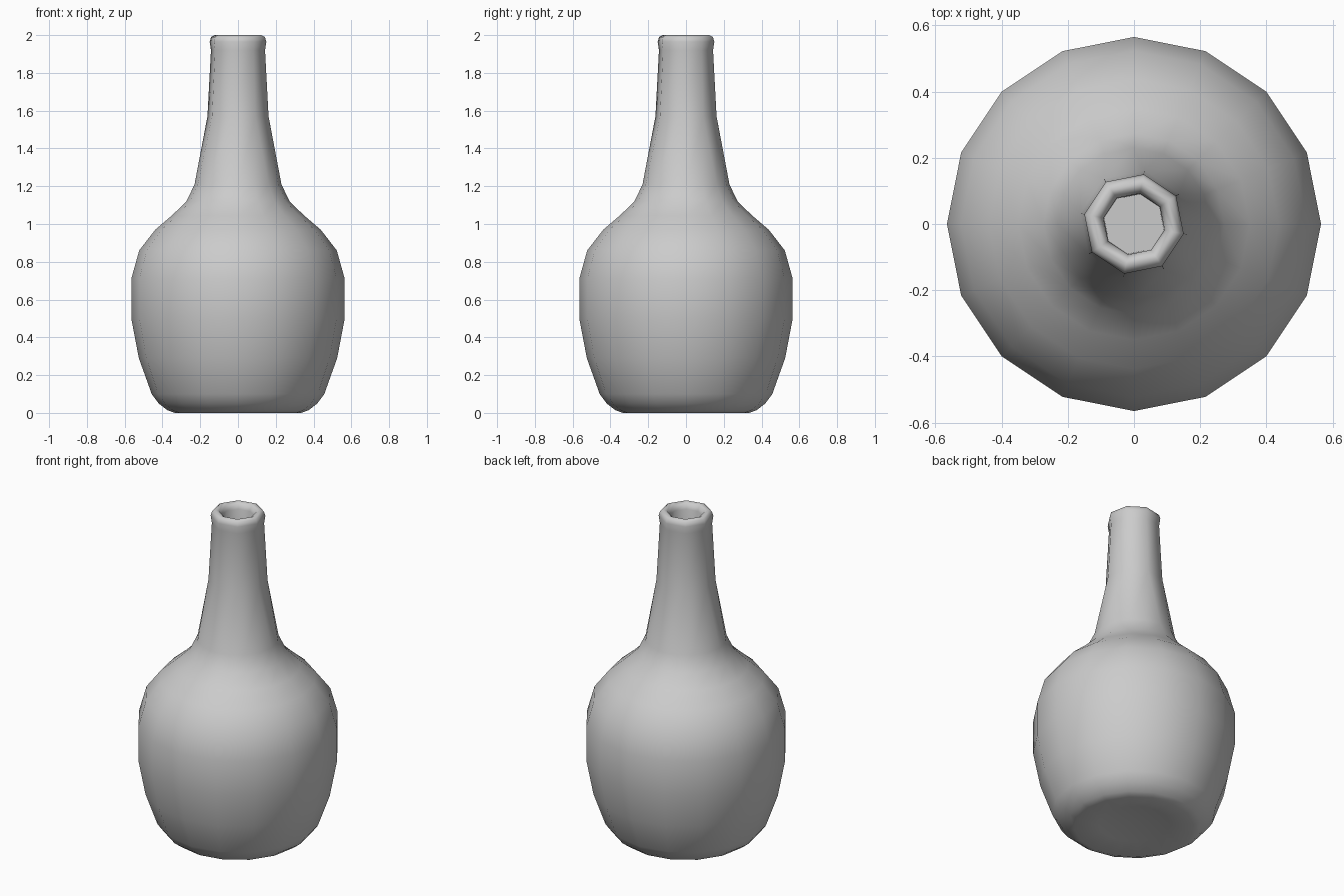
import bpy, bmesh, math

cube = bpy.data.objects.get("Cube")
if cube:
    bpy.data.objects.remove(cube)

# Plain grey surface
grey = bpy.data.materials.new("grey")
grey.use_nodes = True
colour = (0.6, 0.6, 0.6, 1)
grey.diffuse_color = colour
grey.node_tree.nodes["Principled BSDF"].inputs["Base Color"].default_value = colour

# Profiles as (radius, height): sixteen-sided body, eight-sided neck
body = [(0.2, 0.02), (0.335, 0), (0.375, 0.015), (0.42, 0.05), (0.457, 0.1),
        (0.525, 0.29), (0.565, 0.5), (0.565, 0.71), (0.523, 0.86),
        (0.438, 0.97), (0.35, 1.045), (0.273, 1.12), (0.23, 1.21)]
neck = [(0.165, 1.57), (0.146, 1.92), (0.153, 1.965), (0.145, 1.99),
        (0.125, 2.0), (0.105, 1.99), (0.094, 1.96), (0.092, 1.6)]

bm = bmesh.new()


def ring(radius, z, sides, turn=0.0):
    angles = [2 * math.pi * i / sides + turn for i in range(sides)]
    return [bm.verts.new((radius * math.cos(a), radius * math.sin(a), z)) for a in angles]


def bridge(low, high):
    n = len(low)
    for i in range(n):
        j = (i + 1) % n
        bm.faces.new((low[i], low[j], high[j], high[i]))


body_rings = [ring(r, z, 16) for r, z in body]
neck_rings = [ring(r, z, 8, -math.pi / 16) for r, z in neck]
for rings in (body_rings, neck_rings):
    for low, high in zip(rings, rings[1:]):
        bridge(low, high)

# Neck base: pairs of body corners merge into single neck corners
low, high = body_rings[-1], neck_rings[0]
for j in range(8):
    nxt = (j + 1) % 8
    bm.faces.new((low[2 * j - 1], low[2 * j], high[j]))
    bm.faces.new((low[2 * j], low[2 * j + 1], high[nxt], high[j]))

# Hollowed underside and flat floor inside the mouth
centre = bm.verts.new((0, 0, 0.035))
base = body_rings[0]
for i in range(16):
    bm.faces.new((base[(i + 1) % 16], base[i], centre))
bm.faces.new(neck_rings[-1])

bmesh.ops.recalc_face_normals(bm, faces=bm.faces)
mesh = bpy.data.meshes.new("bottle")
bm.to_mesh(mesh)
bm.free()
mesh.materials.append(grey)
bottle = bpy.data.objects.new("bottle", mesh)
bpy.context.collection.objects.link(bottle)

# Smooth glassy shading, crisp only at the mouth floor
bpy.context.view_layer.objects.active = bottle
bottle.select_set(True)
bpy.ops.object.shade_smooth_by_angle(angle=math.radians(65))
